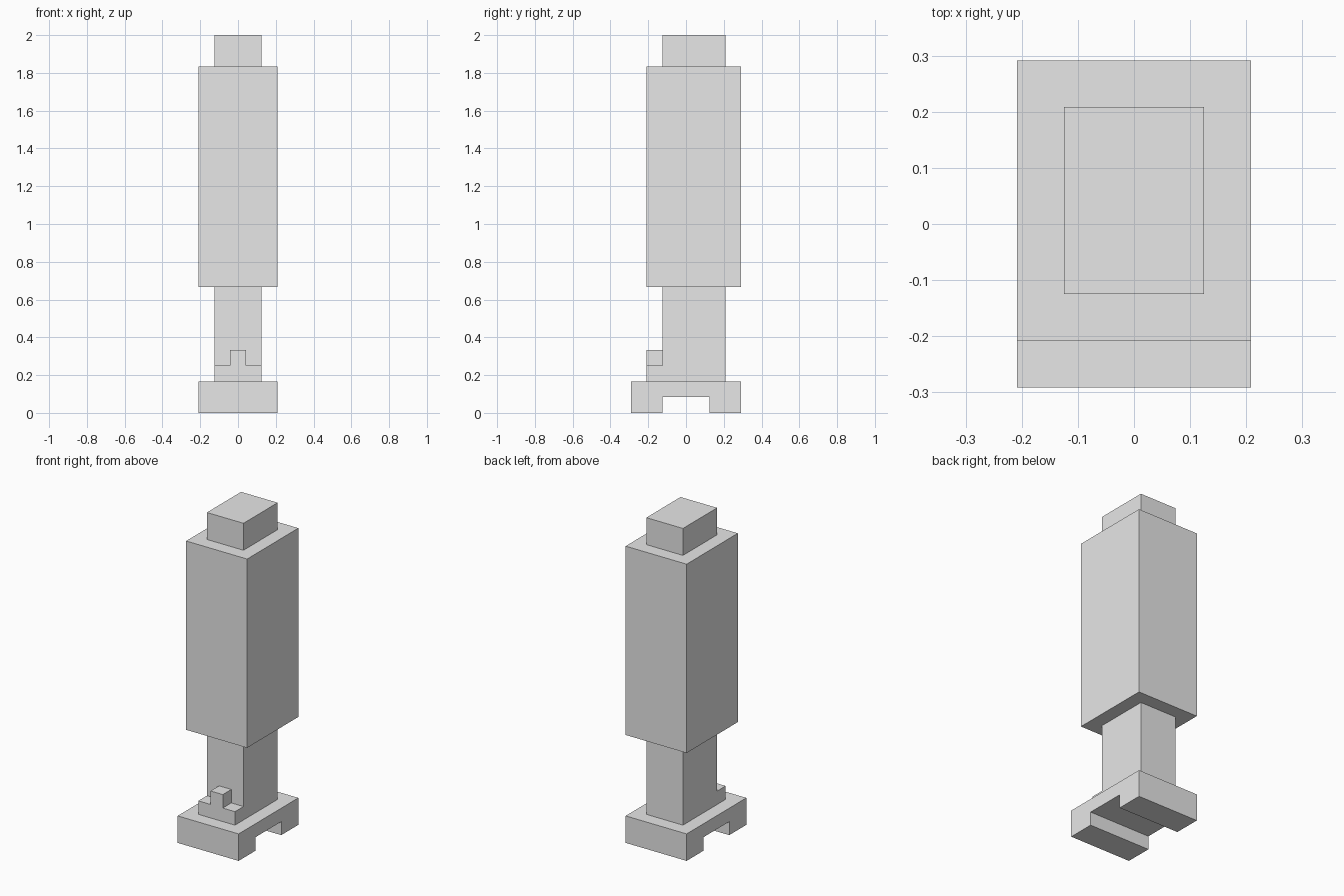
import bpy

if "Cube" in bpy.data.objects:
    bpy.data.objects.remove(bpy.data.objects["Cube"])

U = 2 / 48  # modelling grid: the tower is 48 units tall

grey = bpy.data.materials.new("plain grey")
grey.diffuse_color = (0.8, 0.8, 0.8, 1)
grey.use_nodes = True
grey.node_tree.nodes["Principled BSDF"].inputs["Base Color"].default_value = grey.diffuse_color


def extrude_profile(name, profile, half_width):
    """Extrude a (y, z) outline symmetrically along x; sizes in grid units."""
    n = len(profile)
    verts = [(x * U, y * U, z * U) for x in (half_width, -half_width) for y, z in profile]
    faces = [tuple(range(n)), tuple(reversed(range(n, 2 * n)))]
    faces += [(i, i + n, (i + 1) % n + n, (i + 1) % n) for i in range(n)]
    mesh = bpy.data.meshes.new(name)
    mesh.from_pydata(verts, [], faces)
    mesh.materials.append(grey)
    obj = bpy.data.objects.new(name, mesh)
    bpy.context.collection.objects.link(obj)
    return obj


def block(name, half_width, y0, y1, z0, z1):
    return extrude_profile(name, [(y0, z0), (y1, z0), (y1, z1), (y0, z1)], half_width)


# Base with a channel running side to side underneath
extrude_profile("base", [(-7, 0), (-3, 0), (-3, 2), (3, 2), (3, 0), (7, 0), (7, 4), (-7, 4)], 5)

# Lower column with the front step and its small knob
block("column", 3, -3, 5, 4, 16)
block("front_step", 3, -5, -3, 4, 6)
block("step_knob", 1, -5, -3, 6, 8)

# Large main body and the cap on top
block("main_body", 5, -5, 7, 16, 44)
block("top_cap", 3, -3, 5, 44, 48)
